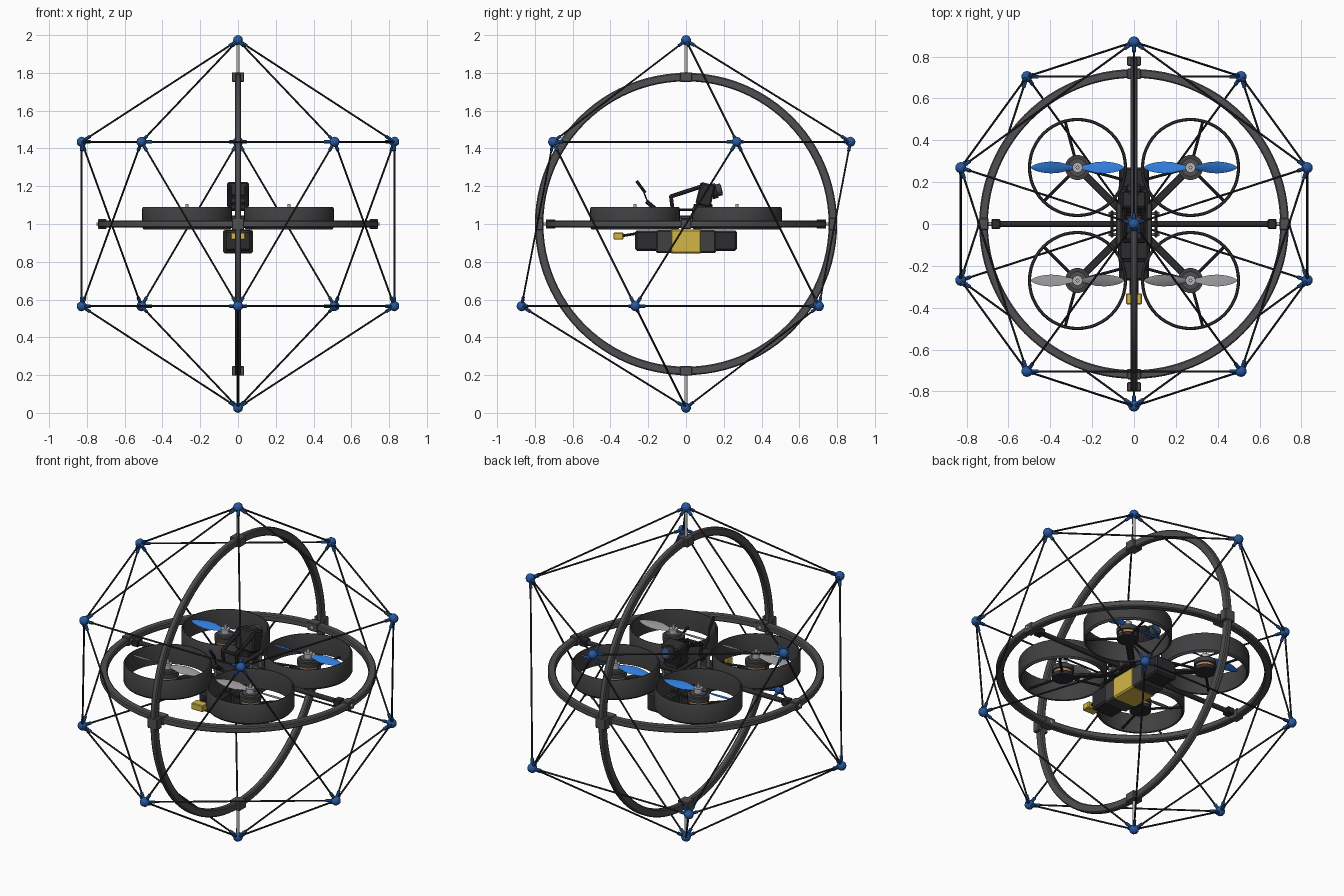
import bpy, bmesh
from math import pi, sin, cos, radians, sqrt
from mathutils import Vector, Matrix

if "Cube" in bpy.data.objects:
    bpy.data.objects.remove(bpy.data.objects["Cube"])

C = Vector((0, 0, 1.0))          # centre of the cage


def mat(name, r, g, b):
    m = bpy.data.materials.new(name)
    m.diffuse_color = (r, g, b, 1)
    m.use_nodes = True
    m.node_tree.nodes["Principled BSDF"].inputs["Base Color"].default_value = m.diffuse_color
    return m


BLACK = mat("black", .025, .025, .028)
CARBON = mat("carbon", .05, .05, .053)
RING = mat("ring_grey", .08, .08, .085)
STEEL = mat("steel", .45, .45, .47)
NAVY = mat("navy", .02, .1, .35)
BLUE = mat("blue", .03, .2, .7)
GREY = mat("blade_grey", .3, .3, .31)
YELLOW = mat("yellow", .65, .47, .06)
COPPER = mat("copper", .5, .22, .08)


def finish(name, bm, m, matrix=Matrix()):
    bmesh.ops.recalc_face_normals(bm, faces=bm.faces)
    me = bpy.data.meshes.new(name)
    bm.to_mesh(me)
    bm.free()
    for p in me.polygons:
        p.use_smooth = True
    me.set_sharp_from_angle(angle=radians(32))
    me.materials.append(m)
    ob = bpy.data.objects.new(name, me)
    ob.matrix_world = matrix
    bpy.context.collection.objects.link(ob)
    return ob


def box(name, size, loc, m, tilt=0, bevel=.004):
    bm = bmesh.new()
    bmesh.ops.create_cube(bm, size=1)
    bmesh.ops.scale(bm, vec=size, verts=bm.verts)
    if bevel:
        bmesh.ops.bevel(bm, geom=bm.edges[:], offset=bevel, segments=1, affect='EDGES')
    return finish(name, bm, m, Matrix.Translation(loc) @ Matrix.Rotation(radians(tilt), 4, 'X'))


def rod(name, a, b, r, m, sides=12):
    a, b = Vector(a), Vector(b)
    bm = bmesh.new()
    bmesh.ops.create_cone(bm, cap_ends=True, segments=sides, radius1=r, radius2=r, depth=(b - a).length)
    rot = (b - a).to_track_quat('Z', 'Y').to_matrix().to_4x4()
    return finish(name, bm, m, Matrix.Translation((a + b) / 2) @ rot)


def lathe(name, prof, loc, m, n=64, rot=Matrix()):
    """Spin a closed (r, z) section about z."""
    bm = bmesh.new()
    loops = [[bm.verts.new((r * cos(2 * pi * i / n), r * sin(2 * pi * i / n), z)) for r, z in prof]
             for i in range(n)]
    k = len(prof)
    for i in range(n):
        p, q = loops[i], loops[(i + 1) % n]
        for j in range(k):
            bm.faces.new((p[j], p[(j + 1) % k], q[(j + 1) % k], q[j]))
    return finish(name, bm, m, Matrix.Translation(loc) @ rot)


def band(r0, r1, h, c):
    return [(r0 + c, -h), (r1 - c, -h), (r1, c - h), (r1, h - c),
            (r1 - c, h), (r0 + c, h), (r0, h - c), (r0, c - h)]


def blade_pair(name, loc, m, sgn):
    """Two twisted blades along x, lofted from thin sections."""
    bm = bmesh.new()
    stations = [(.02, .022), (.05, .036), (.09, .056), (.13, .06), (.17, .05), (.2, .034), (.222, .008)]
    for side in (1, -1):
        prev = None
        for r, w in stations:
            a = radians(30 - 80 * r) * sgn
            ring = []
            for u, t in ((-.5, 0), (-.15, .003), (.2, .003), (.5, 0), (.2, -.002), (-.15, -.002)):
                y, z = u * w * cos(a) - t * sin(a), u * w * sin(a) + t * cos(a)
                ring.append(bm.verts.new((side * r, side * y, z)))
            if prev:
                for j in range(6):
                    bm.faces.new((prev[j], prev[(j + 1) % 6], ring[(j + 1) % 6], ring[j]))
            else:
                bm.faces.new(ring)
            prev = ring
        bm.faces.new(prev)
    return finish(name, bm, m, Matrix.Translation(loc))


# Icosahedral cage: nodes, struts and sockets
R = .973
nodes = [C + Vector((0, 0, R)), C - Vector((0, 0, R))]
for k in range(5):
    a = pi / 2 + k * 2 * pi / 5
    v = Vector((2 * cos(a), 2 * sin(a), 1)) * R / sqrt(5)
    nodes += [C + v, C - v]
for i, p in enumerate(nodes):
    bm = bmesh.new()
    bmesh.ops.create_icosphere(bm, subdivisions=2, radius=.027)
    finish("cage_node", bm, NAVY, Matrix.Translation(p))
    for q in nodes[i + 1:]:
        d = q - p
        if d.length < 1.2 * R:
            rod("cage_strut", p, q, .005, BLACK, 8)
            u = d.normalized()
            rod("strut_socket", p, p + u * .055, .009, NAVY, 8)
            rod("strut_socket", q, q - u * .055, .009, NAVY, 8)

# Gimbal rings with clamps and axles
lathe("outer_gimbal_ring", band(.755, .8, .016, .006), C, RING, 96, Matrix.Rotation(pi / 2, 4, 'Y'))
lathe("inner_gimbal_ring", band(.698, .74, .018, .006), C, RING, 96)
for s in (1, -1):
    box("outer_ring_clamp", (.066, .066, .05), C + Vector((0, 0, s * .778)), RING)
    rod("cage_axle", C + Vector((0, 0, s * .77)), C + Vector((0, 0, s * .96)), .009, STEEL)
    box("outer_ring_side_clamp", (.066, .044, .066), C + Vector((0, s * .778, 0)), RING)
    box("inner_ring_clamp", (.066, .05, .05), C + Vector((0, s * .717, 0)), RING)
    rod("inner_ring_axle", C + Vector((0, s * .69, 0)), C + Vector((0, s * .79, 0)), .009, STEEL)
    box("inner_ring_side_clamp", (.046, .056, .052), C + Vector((s * .718, 0, 0)), RING)
    rod("boom_axle", C + Vector((s * .66, 0, 0)), C + Vector((s * .75, 0, 0)), .009, STEEL)
    rod("roll_boom", C + Vector((s * .06, 0, 0)), C + Vector((s * .67, 0, 0)), .014, BLACK, 16)
    box("boom_collar", (.042, .048, .038), C + Vector((s * .66, 0, 0)), BLACK)
    box("hub_side_plate", (.014, .13, .04), C + Vector((s * .105, 0, 0)), CARBON)
    for y in (-.05, .05):
        rod("hub_bolt", (s * .07, y, 1), (s * .122, y, 1), .008, STEEL, 8)

# Four ducted rotors
duct = [(.222, -.057), (.230, -.06), (.237, -.05), (.237, .05), (.232, .058), (.226, .058), (.222, .045)]
for sx in (1, -1):
    for sy in (1, -1):
        x, y = sx * .27, sy * .27
        o = Vector((x, y, 0))
        lathe("duct", duct, (x, y, 1.032), CARBON, 48)
        for a in (75, -45, 195):
            d = Vector((sx * cos(radians(a)), sy * sin(radians(a)), 0))
            rod("duct_spoke", o + d * .04 + Vector((0, 0, .99)), o + d * .228 + Vector((0, 0, .99)), .007, BLACK, 8)
        arm = box("arm", (.32, .036, .018), (sx * .15, sy * .15, .99), BLACK)
        arm.rotation_euler = (0, 0, sx * sy * pi / 4)
        for nm, r, z0, z1, m in (("motor_base", .058, .978, 1.0, BLACK), ("motor_stator", .05, 1.0, 1.018, COPPER),
                                 ("motor_bell", .06, 1.018, 1.045, CARBON), ("motor_cap", .043, 1.045, 1.056, RING),
                                 ("propeller_hub", .024, 1.056, 1.084, STEEL), ("propeller_nut", .009, 1.084, 1.105, STEEL)):
            rod(nm, (x, y, z0), (x, y, z1), r, m, 24)
        blade_pair("propeller", (x, y, 1.07), BLUE if sy > 0 else GREY, sx * sy)

# Airframe plates, standoffs and electronics
box("bottom_plate", (.15, .36, .014), (0, 0, .985), BLACK)
box("middle_plate", (.17, .2, .014), (0, 0, 1.008), CARBON)
box("top_plate", (.13, .34, .012), (0, 0, 1.075), BLACK)
box("circuit_board", (.09, .09, .02), (0, 0, 1.035), CARBON)
for sx in (1, -1):
    for y in (-.14, -.05, .05, .14):
        rod("standoff", (sx * .05, y, .99), (sx * .05, y, 1.08), .008, STEEL, 10)

# Battery slung underneath, with strap, label, lead and plug
box("battery", (.142, .54, .108), (0, 0, .912), BLACK, bevel=.01)
box("battery_strap", (.152, .32, .12), (0, 0, .907), CARBON, bevel=.008)
box("battery_label", (.157, .166, .126), (0, 0, .907), YELLOW, bevel=.008)
for s in (1, -1):
    rod("battery_lead", (s * .015, -.26, .95), (s * .015, -.34, .937), .007, BLACK, 8)
box("battery_plug", (.076, .052, .038), (0, -.358, .936), YELLOW)

# Camera on a bent bracket, looking towards +y
for s in (1, -1):
    rod("camera_post", (s * .045, -.07, 1.07), (s * .045, -.08, 1.148), .01, BLACK, 8)
    rod("camera_arm", (s * .045, -.082, 1.145), (s * .045, .085, 1.2), .011, BLACK, 8)
rod("camera_crossbar", (-.05, -.08, 1.145), (.05, -.08, 1.145), .01, BLACK, 8)
box("camera_foot", (.08, .1, .03), (0, .09, 1.09), BLACK)
box("camera_body", (.116, .082, .12), (0, .103, 1.155), BLACK, -14, .008)
for nm, a, b, r, m in (("camera_hood", .03, .06, .04, BLACK), ("camera_lens", .06, .085, .032, CARBON),
                       ("lens_glass", .084, .088, .022, NAVY)):
    o, d = Vector((0, .105, 1.163)), Vector((0, .95, .24)).normalized()
    rod(nm, o + d * a, o + d * b, r, m, 24)

# Antenna
rod("antenna_base", (0, -.15, 1.07), (0, -.21, 1.12), .011, BLACK, 10)
rod("antenna", (0, -.2, 1.11), (0, -.222, 1.165), .004, BLACK, 8)
rod("antenna_tip", (0, -.215, 1.165), (0, -.262, 1.228), .008, BLACK, 10)
